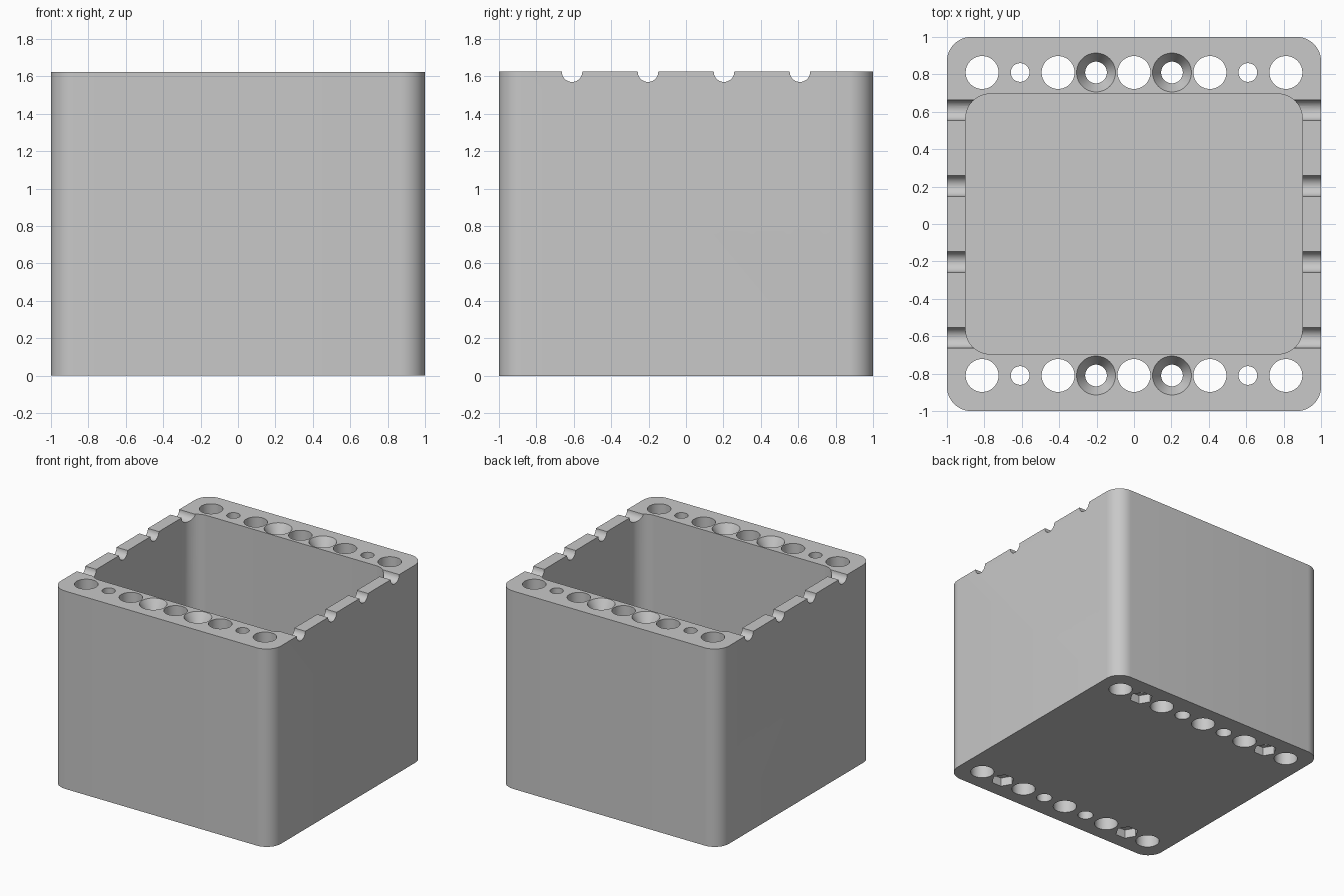
import bpy, bmesh
from math import sin, cos, pi, radians

old = bpy.data.objects.get("Cube")
if old:
    bpy.data.objects.remove(old)

H = 1.625          # box height
ROW_Y = 0.81       # hole rows, front and back
PITCH = 0.203      # spacing of the holes
FLOOR = 0.1

grey = bpy.data.materials.new("light grey")
grey.use_nodes = True
colour = (0.58, 0.58, 0.58, 1)
grey.diffuse_color = colour
grey.node_tree.nodes["Principled BSDF"].inputs["Base Color"].default_value = colour


def rounded_outline(hx, hy, r, steps=12):
    """Counter-clockwise rounded rectangle."""
    pts = []
    for i, (sx, sy) in enumerate([(1, 1), (-1, 1), (-1, -1), (1, -1)]):
        for k in range(steps + 1):
            a = (i + k / steps) * pi / 2
            pts.append((sx * (hx - r) + r * cos(a), sy * (hy - r) + r * sin(a)))
    return pts


def circle(x, y, r, n):
    return [(x + r * cos(2 * pi * k / n), y + r * sin(2 * pi * k / n)) for k in range(n)]


def loft(bm, rings):
    """Closed solid through equal-length rings of points."""
    loops = [[bm.verts.new(p) for p in ring] for ring in rings]
    n = len(loops[0])
    for a, b in zip(loops, loops[1:]):
        for k in range(n):
            j = (k + 1) % n
            bm.faces.new((a[k], a[j], b[j], b[k]))
    bm.faces.new(loops[0][::-1])
    bm.faces.new(loops[-1])


def prism(bm, outline, z0, z1):
    loft(bm, [[(x, y, z) for x, y in outline] for z in (z0, z1)])


def lathe(bm, x, y, profile, n=48):
    loft(bm, [[(px, py, z) for px, py in circle(x, y, r, n)] for r, z in profile])


def make_object(name, bm):
    bmesh.ops.recalc_face_normals(bm, faces=bm.faces)
    mesh = bpy.data.meshes.new(name)
    bm.to_mesh(mesh)
    bm.free()
    mesh.materials.append(grey)
    ob = bpy.data.objects.new(name, mesh)
    bpy.context.collection.objects.link(ob)
    return ob


# Outer body
bm = bmesh.new()
prism(bm, rounded_outline(1, 1, 0.13), 0, H)
box = make_object("box", bm)

# Open storage cavity
cavity = bmesh.new()
prism(cavity, rounded_outline(0.9, 0.695, 0.13), FLOOR, H + 0.2)

# Vertical holes, countersunk holes and hexagonal nut pockets
holes, pockets = bmesh.new(), bmesh.new()
for y in (-ROW_Y, ROW_Y):
    for i in range(-4, 5):
        x = i * PITCH
        if i % 2 == 0:
            lathe(holes, x, y, [(0.088, -0.1), (0.088, H + 0.1)])
        elif abs(i) == 1:
            lathe(holes, x, y, [(0.058, -0.1), (0.058, H - 0.08),
                                (0.104, H), (0.104, H + 0.1)])
        else:
            lathe(holes, x, y, [(0.05, -0.1), (0.05, H + 0.1)])
            prism(pockets, circle(x, y, 0.087, 6), -0.1, 0.07)

# Half-round notches across the side rims
notches = bmesh.new()
for side in (-1, 1):
    for i in (-3, -1, 1, 3):
        ring = circle(i * PITCH, H, 0.055, 32)
        loft(notches, [[(side * x, y, z) for y, z in ring] for x in (0.8, 1.1)])

# Cut everything out of the body
bpy.context.view_layer.objects.active = box
for name, bm in (("cavity", cavity), ("holes", holes),
                 ("nut_pockets", pockets), ("rim_notches", notches)):
    cutter = make_object(name + "_cutter", bm)
    cutter.hide_render = True
    mod = box.modifiers.new(name, 'BOOLEAN')
    mod.operation = 'DIFFERENCE'
    mod.solver = 'EXACT'
    mod.object = cutter
    bpy.ops.object.modifier_apply(modifier=mod.name)
    bpy.data.objects.remove(cutter)

# Smooth rounded walls, sharp edges kept
bpy.ops.object.select_all(action='DESELECT')
box.select_set(True)
bpy.ops.object.shade_smooth_by_angle(angle=radians(25))
